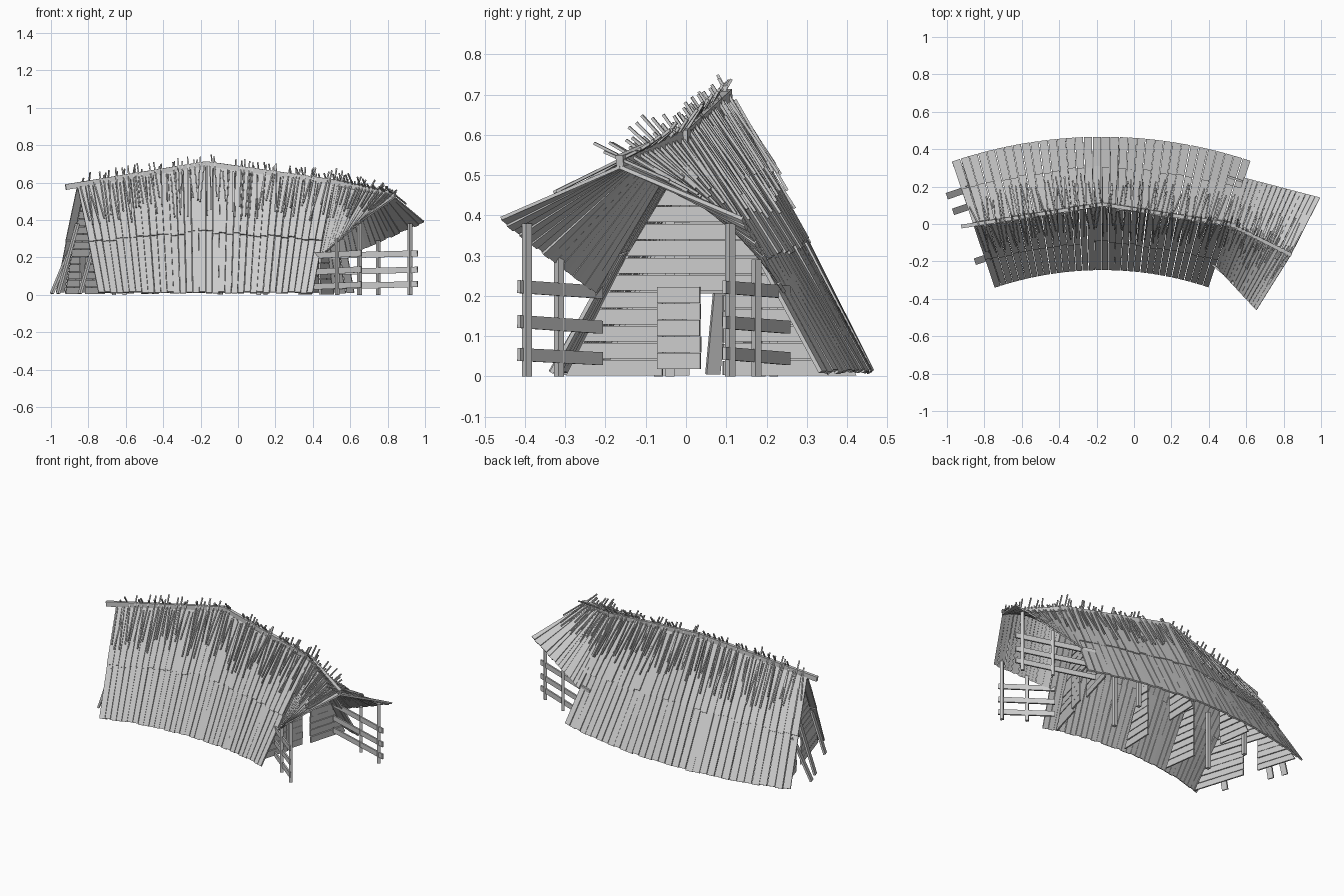
import bpy, bmesh, random
from math import sin, cos, radians
from mathutils import Vector as V

if "Cube" in bpy.data.objects:
    bpy.data.objects.remove(bpy.data.objects["Cube"])

random.seed(4)
rnd = random.uniform
CX, CY, R = -0.17, -2.04, 2.15      # centre and radius of the curved plan
T0, T1 = -18.7, 18.5                # end angles of the hall


def pt(deg, u, z):
    a = radians(deg)
    return V((CX + (R + u) * sin(a), CY + (R + u) * cos(a), z))


def slab(bm, a, b, c, d, t):
    """Thick board on a quad; thickness t is centred on it."""
    n = (c - a).cross(d - b).normalized() * t / 2
    lo = [bm.verts.new(p - n) for p in (a, b, c, d)]
    hi = [bm.verts.new(p + n) for p in (a, b, c, d)]
    bm.faces.new(lo[::-1])
    bm.faces.new(hi)
    for i in range(4):
        j = (i + 1) % 4
        bm.faces.new((lo[i], lo[j], hi[j], hi[i]))


def bar(bm, a, b, w, t, up=V((0, 0, 1))):
    """Straight beam from a to b, w across, t along up."""
    side = (b - a).cross(up).normalized() * w / 2
    slab(bm, a - side, a + side, b + side, b - side, t)


def finish(bm, name):
    bmesh.ops.recalc_face_normals(bm, faces=bm.faces)
    me = bpy.data.meshes.new(name)
    bm.to_mesh(me)
    bm.free()
    ob = bpy.data.objects.new(name, me)
    bpy.context.collection.objects.link(ob)


# Ridge: two straight falling runs, then the porch run
RIDGE_C = V((-0.17, 0.105, 0.685))
RIDGE_L = pt(T0, 0, 0.572)
RIDGE_R = pt(T1, 0, 0.588)
PORCH_TIP = V((0.84, -0.165, 0.52))


def ridge(deg):
    return RIDGE_C.lerp(RIDGE_L, deg / T0) if deg < 0 else RIDGE_C.lerp(RIDGE_R, deg / T1)


def base(deg, side):
    return pt(deg, 0.352 * side, 0.008)


def kink(deg, side):
    out = pt(deg, side, 0) - pt(deg, 0, 0)
    return (ridge(deg) + base(deg, side)) / 2 + out * 0.01


# Main roof: lower and upper courses of radial planks
N = 34
step = (T1 - T0) / N
for side, label in ((-1, "front"), (1, "back")):
    low, top = bmesh.new(), bmesh.new()
    for i in range(N):
        a = T0 + i * step + rnd(0.01, 0.07)
        b = T0 + (i + 1) * step - rnd(0.01, 0.07)
        out = pt(a, side, 0) - pt(a, 0, 0)
        j = V((0, 0, rnd(0, 0.008)))
        lift = out * rnd(-0.004, 0.004)
        slab(low, base(a, side) + j, base(b, side) + j,
             kink(b, side) + lift, kink(a, side) + lift, 0.01)
        lift = out * rnd(0.004, 0.01)
        s = rnd(0.0, 0.05)
        ka, kb = (kink(t, side).lerp(base(t, side), s) + lift for t in (a, b))
        slab(top, ka, kb, ridge(b) + lift, ridge(a) + lift, 0.01)
    finish(low, label + "_lower_roof_planks")
    finish(top, label + "_upper_roof_planks")

# Thin sticks holding the roof down, some crossing over the ridge
for side, label in ((-1, "front"), (1, "back")):
    bm = bmesh.new()
    for i in range(60):
        t = T0 + 0.3 + (i + rnd(0.1, 0.9)) * (T1 - T0 - 0.6) / 60
        out = pt(t, side, 0) - pt(t, 0, 0)
        r, k = ridge(t), kink(t, side)
        d = (k - r).normalized()
        off = out * 0.014 + V((0, 0, 0.008))
        skew = V((rnd(-0.012, 0.012), 0, 0))
        over = rnd(0.04, 0.08) if rnd(0, 1) < 0.5 else rnd(-0.02, 0.02)
        bar(bm, r - d * over + off - skew,
            r.lerp(k, rnd(0.4, 0.8)) + off + out * rnd(0, 0.02) + skew, 0.007, 0.007, out)
    finish(bm, label + "_roof_sticks")

# Ridge beam
bm = bmesh.new()
up = V((0, 0, 0.014))
for a, b in ((RIDGE_C.lerp(RIDGE_L, 1.09), RIDGE_C), (RIDGE_C, RIDGE_R.lerp(RIDGE_C, -0.05)),
             (RIDGE_R, PORCH_TIP)):
    bar(bm, a + up, b + up, 0.02, 0.03)
finish(bm, "ridge_beam")

# Porch roof: flared wings rising toward the open end
EAVES = {-1: (V((0.44, -0.225, 0.205)), V((0.655, -0.46, 0.39))),
         1: (V((0.585, 0.245, 0.21)), V((0.995, 0.14, 0.39)))}
for side, (e0, e1) in EAVES.items():
    label = "front" if side < 0 else "back"
    bm, sticks = bmesh.new(), bmesh.new()
    n = 16
    for i in range(n):
        a, b = (i + rnd(0, 0.06)) / n, (i + 1 - rnd(0, 0.06)) / n
        j = V((0, 0, rnd(-0.004, 0.004)))
        slab(bm, e0.lerp(e1, a) + j, e0.lerp(e1, b) + j,
             RIDGE_R.lerp(PORCH_TIP, b), RIDGE_R.lerp(PORCH_TIP, a), 0.009)
    for i in range(18):
        f = (i + rnd(0, 0.9)) / 18
        r, e = RIDGE_R.lerp(PORCH_TIP, f), e0.lerp(e1, min(1, max(0, f + rnd(-0.1, 0.1))))
        d = (e - r).normalized()
        off = V((0, 0, 0.018))
        bar(sticks, r - d * rnd(0.02, 0.09) + off,
            r.lerp(e, rnd(0.3, 0.6)) + off, 0.007, 0.007)
    finish(bm, label + "_porch_roof")
    finish(sticks, label + "_porch_sticks")

# Porch posts
bm = bmesh.new()
for x, y, h in ((0.65, -0.395, 0.38), (0.53, -0.315, 0.3), (0.92, 0.11, 0.38), (0.75, 0.175, 0.29)):
    bar(bm, V((x, y, 0)), V((x, y, h)), 0.018, 0.018, V((0.6, -0.8, 0)))
finish(bm, "porch_posts")

# Porch rails, three a side
bm = bmesh.new()
for z in (0.05, 0.128, 0.215):
    for p, q in (((0.41, -0.21), (0.66, -0.415)), ((0.5, 0.255), (0.96, 0.095))):
        bar(bm, V((*p, z - 0.006)), V((*q, z + rnd(0, 0.01))), 0.01, 0.032)
finish(bm, "porch_rails")


def half_width(z, h):
    f = z / h
    w = 0.35 - 0.32 * f if f < 0.5 else 0.38 * (1 - f)
    return max(w * 0.97, 0.004)


def cross_wall(name, deg, g0, g1, gap_h, scale=1.0):
    """Wall of horizontal boards across the hall, open from g0 to g1 below gap_h."""
    bm = bmesh.new()
    h = ridge(deg).z - 0.01
    n = 14
    for i in range(n):
        z0, z1 = i * h / n + rnd(0.001, 0.003), (i + 1) * h / n - rnd(0.001, 0.003)
        w0, w1 = half_width(z0, h) * scale, half_width(z1, h) * scale
        d = deg + rnd(-0.06, 0.06)
        spans = [(-w0, w0, w1, -w1)]
        if z0 < gap_h:
            spans = [(-w0, g0, g0, -w1)] if w1 > -g0 + 0.01 else []
            if w1 > g1 + 0.01:
                spans.append((g1, w0, w1, g1))
        for a, b, c, e in spans:
            slab(bm, pt(d, a, z0), pt(d, b, z0), pt(d, c, z1), pt(d, e, z1), 0.009)
    finish(bm, name)


# Gable walls and inner partitions
cross_wall("right_gable_wall", 15.8, -0.09, 0.08, 0.2)
cross_wall("left_gable_wall", -17.5, -0.01, 0.085, 0.2)
for i, t in enumerate((-8, 2)):
    cross_wall("partition_%d" % (i + 1), t, -0.1, 0.1, 1, 0.93)

# Right door leaf, made of short boards
bm = bmesh.new()
for i in range(5):
    z0, z1 = 0.018 + i * 0.041, 0.058 + i * 0.041
    e = 0.01 + rnd(-0.003, 0.003)
    slab(bm, pt(16.1, -0.1, z0), pt(16.1, e, z0), pt(16.1, e, z1), pt(16.1, -0.1, z1), 0.01)
finish(bm, "door_leaf")

# Inner posts carrying the roof
bm = bmesh.new()
for t in (-12.5, 8):
    for u in (-0.13, 0.13):
        bar(bm, pt(t, u, 0), pt(t, u, ridge(t).z * 0.6), 0.022, 0.022, V((0, 1, 0)))
finish(bm, "inner_posts")

# Leaning props against the left gable
bm = bmesh.new()
along = pt(T0 - 1, 0, 0) - pt(T0, 0, 0)
along.normalize()
for u, z, reach in ((0.19, 0.27, 0.08), (0.1, 0.38, 0.075), (-0.19, 0.27, 0.05)):
    top = pt(-17.8, u, z)
    foot = pt(T0, u, 0.006) + along * reach
    bar(bm, foot, top, 0.036, 0.012, along)
finish(bm, "gable_props")
